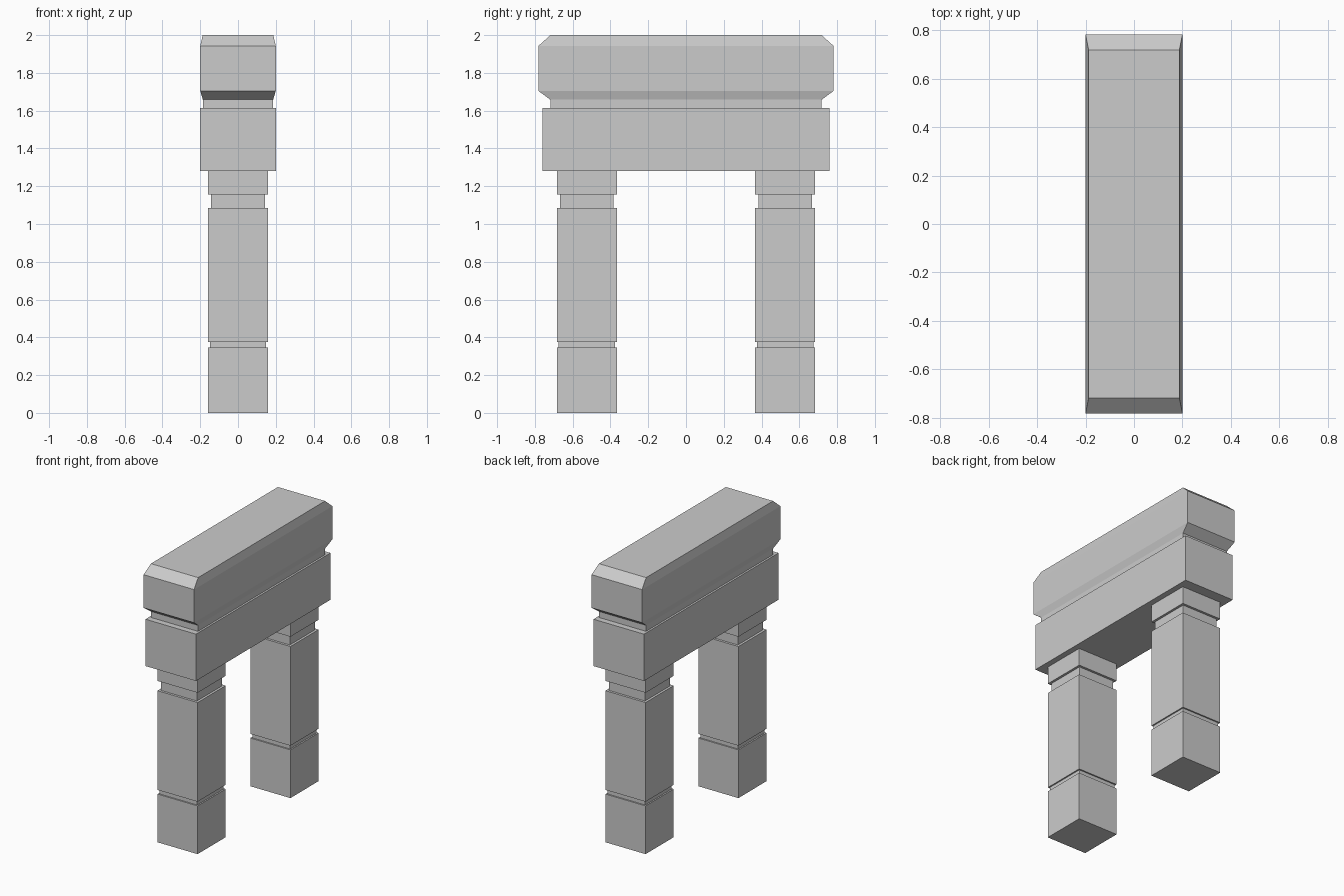
import bpy, bmesh

if "Cube" in bpy.data.objects:
    bpy.data.objects.remove(bpy.data.objects["Cube"])


def stacked_block(name, cy, levels):
    """Loft rectangles (z, half_x, half_y) into one closed stepped block."""
    bm = bmesh.new()
    rings = []
    for z, hx, hy in levels:
        rings.append([bm.verts.new((sx * hx, cy + sy * hy, z))
                      for sx, sy in ((-1, -1), (1, -1), (1, 1), (-1, 1))])
    for low, high in zip(rings, rings[1:]):
        for i in range(4):
            j = (i + 1) % 4
            bm.faces.new((low[i], low[j], high[j], high[i]))
    bm.faces.new(rings[0][::-1])
    bm.faces.new(rings[-1])
    bmesh.ops.recalc_face_normals(bm, faces=bm.faces)
    mesh = bpy.data.meshes.new(name)
    bm.to_mesh(mesh)
    bm.free()
    obj = bpy.data.objects.new(name, mesh)
    bpy.context.collection.objects.link(obj)
    return obj


# Square pillars: base, thin groove, shaft, neck, capital
pillar = []
for z0, z1, h in ((0, 0.345, 0.159), (0.345, 0.375, 0.149), (0.375, 1.085, 0.159),
                  (1.085, 1.155, 0.142), (1.155, 1.28, 0.159)):
    pillar += [(z0, h, h), (z1, h, h)]
for name, side in (("front_pillar", -1), ("back_pillar", 1)):
    stacked_block(name, side * 0.525, pillar)

# Lintel beam across the pillars
stacked_block("lintel", 0, [(1.28, 0.2, 0.761), (1.615, 0.2, 0.761)])

# Capstone with recessed foot and chamfered top and bottom
stacked_block("capstone", 0, [(1.615, 0.186, 0.718), (1.658, 0.186, 0.718),
                              (1.705, 0.2, 0.782), (1.942, 0.2, 0.782),
                              (2.0, 0.187, 0.718)])
